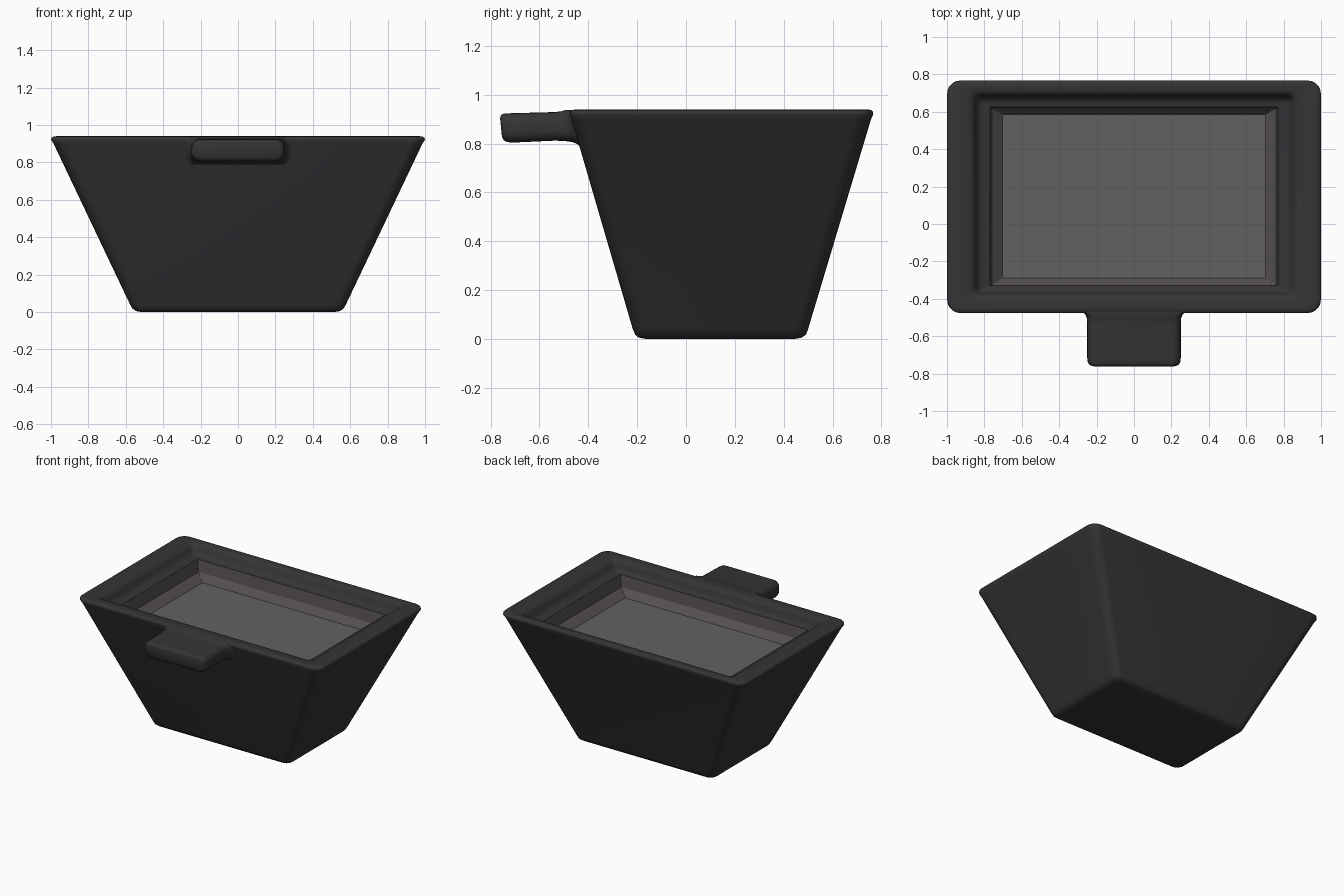
import bpy, bmesh, math


def material(name, color):
    m = bpy.data.materials.new(name)
    m.diffuse_color = (*color, 1)
    return m


def rounded_rect(u0, u1, v0, v1, r, n=5):
    """Counter-clockwise rounded rectangle as 2D points."""
    pts = []
    corners = [(u1 - r, v1 - r, 0), (u0 + r, v1 - r, 90),
               (u0 + r, v0 + r, 180), (u1 - r, v0 + r, 270)]
    for cu, cv, start in corners:
        for i in range(n + 1):
            a = math.radians(start + 90 * i / n)
            pts.append((cu + r * math.cos(a), cv + r * math.sin(a)))
    return pts


def loft(name, rings, mat, cap_start=True, cap_end=True, smooth=True):
    """Skin a stack of matching rings of 3D points."""
    bm = bmesh.new()
    loops = [[bm.verts.new(p) for p in ring] for ring in rings]
    for a, b in zip(loops, loops[1:]):
        for i in range(len(a)):
            j = (i + 1) % len(a)
            bm.faces.new((a[i], a[j], b[j], b[i]))
    if cap_start:
        bm.faces.new(loops[0][::-1])
    if cap_end:
        bm.faces.new(loops[-1])
    me = bpy.data.meshes.new(name)
    bm.to_mesh(me)
    bm.free()
    ob = bpy.data.objects.new(name, me)
    bpy.context.collection.objects.link(ob)
    me.materials.append(mat)
    if smooth:
        bpy.ops.object.select_all(action='DESELECT')
        ob.select_set(True)
        bpy.context.view_layer.objects.active = ob
        bpy.ops.object.shade_smooth_by_angle(angle=math.radians(50))
    return ob


def level(hx, y0, y1, z, r):
    return [(u, v, z) for u, v in rounded_rect(-hx, hx, y0, y1, r)]


dark = material("dark_concrete", (0.035, 0.035, 0.037))
lining = material("warm_grey_lining", (0.1, 0.088, 0.086))
grey = material("grey_floor", (0.12, 0.12, 0.12))

# Tapered bowl: rounded base, sloping sides, rim dipping to an inner shelf
loft("bowl", [level(*p) for p in [
    (0.515, -0.165, 0.445, 0.0, 0.03),
    (0.545, -0.193, 0.474, 0.005, 0.04),
    (0.563, -0.208, 0.491, 0.017, 0.05),
    (0.577, -0.218, 0.5, 0.04, 0.055),
    (0.986, -0.469, 0.758, 0.9, 0.07),
    (0.999, -0.476, 0.767, 0.92, 0.07),
    (0.998, -0.475, 0.766, 0.93, 0.07),
    (0.99, -0.467, 0.758, 0.937, 0.065),
    (0.97, -0.45, 0.745, 0.94, 0.06),
    (0.885, -0.395, 0.71, 0.938, 0.045),
    (0.865, -0.383, 0.698, 0.93, 0.04),
    (0.85, -0.374, 0.687, 0.912, 0.035),
    (0.84, -0.368, 0.678, 0.888, 0.03),
    (0.825, -0.358, 0.666, 0.872, 0.02),
    (0.805, -0.348, 0.65, 0.865, 0.012),
    (0.77, -0.33, 0.625, 0.863, 0.004),
]], dark, cap_end=False)

# Lining: steep upper wall, sloping lower wall, flat floor
top = level(0.77, -0.33, 0.625, 0.863, 0.004)
mid = level(0.758, -0.325, 0.618, 0.775, 0.004)
low = level(0.703, -0.29, 0.585, 0.722, 0.004)
loft("lining", [top, mid, low], lining, False, False, smooth=False)
loft("basin_floor", [low], grey, False, True, smooth=False)

# Spout: cross-sections running forward; the flared root follows the slope
spout = []
for y, hx, zb, zt, r, lean in [
    (-0.45, 0.285, 0.79, 0.936, 0.05, 0.29),
    (-0.474, 0.285, 0.79, 0.938, 0.05, 0.29),
    (-0.481, 0.27, 0.799, 0.938, 0.048, 0.28),
    (-0.493, 0.259, 0.806, 0.936, 0.046, 0.24),
    (-0.51, 0.252, 0.81, 0.932, 0.045, 0.15),
    (-0.535, 0.25, 0.812, 0.929, 0.045, 0),
    (-0.72, 0.25, 0.804, 0.924, 0.045, -0.1),
    (-0.745, 0.247, 0.806, 0.923, 0.045, -0.1),
    (-0.757, 0.238, 0.814, 0.917, 0.04, -0.1),
    (-0.763, 0.225, 0.826, 0.905, 0.03, -0.1),
]:
    spout.append([(u, y + (0.92 - v) * lean * (1 if lean > 0 else -1), v)
                  for u, v in rounded_rect(-hx, hx, zb, zt, r)])
loft("spout", spout, dark)
